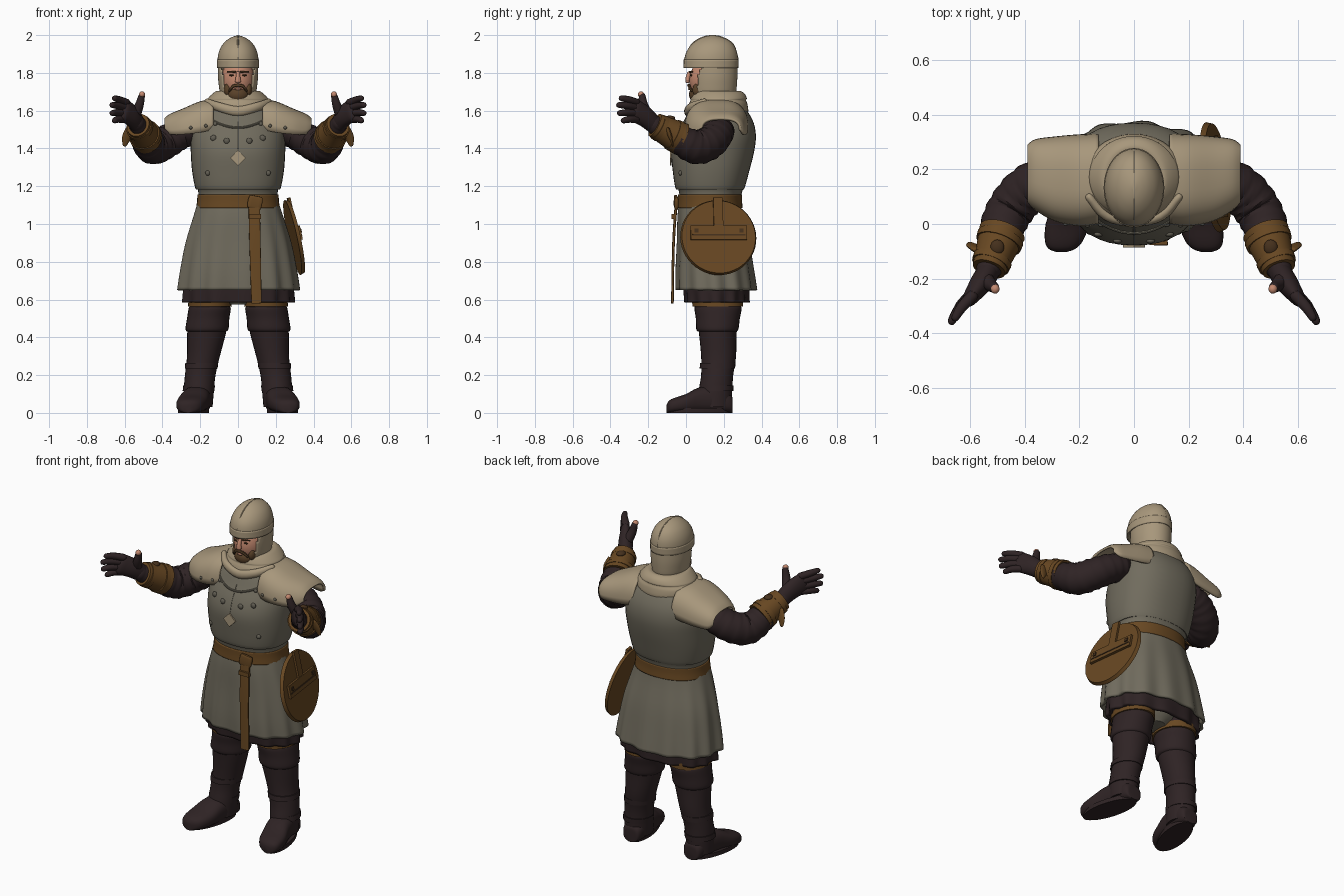
import bpy, bmesh, math
from mathutils import Vector, Matrix

if "Cube" in bpy.data.objects:
    bpy.data.objects.remove(bpy.data.objects["Cube"])

def material(name, r, g, b):
    m = bpy.data.materials.new(name)
    m.diffuse_color = (r, g, b, 1)
    m.use_nodes = True
    m.node_tree.nodes["Principled BSDF"].inputs["Base Color"].default_value = m.diffuse_color
    return m

TAN = material("pale tan", .39, .31, .20)
GREY = material("grey green cloth", .165, .15, .112)
STEEL = material("rivet grey", .12, .11, .085)
DARK = material("dark leather", .028, .017, .018)
BROWN = material("brown leather", .138, .064, .016)
DEEP = material("deep brown", .06, .03, .012)
SKIN = material("skin", .55, .25, .16)
HAIR = material("beard brown", .10, .053, .022)

def finish(name, bm, mat, mirror=False, solid=0):
    bmesh.ops.recalc_face_normals(bm, faces=bm.faces)
    me = bpy.data.meshes.new(name)
    bm.to_mesh(me)
    bm.free()
    me.materials.append(mat)
    ob = bpy.data.objects.new(name, me)
    bpy.context.collection.objects.link(ob)
    if mirror:
        md = ob.modifiers.new("mirror", 'MIRROR')
        md.use_clip = False
        md.use_mirror_merge = False
    if solid:
        md = ob.modifiers.new("thickness", 'SOLIDIFY')
        md.thickness, md.offset = solid, -1
    return ob

def spline(rows, k):
    """Catmull-Rom interpolation of number tuples."""
    out, n = [], len(rows)
    for i in range(n - 1):
        p = [rows[max(0, min(n - 1, j))] for j in (i - 1, i, i + 1, i + 2)]
        for s in range(k):
            t = s / k
            out.append([.5 * (2*b + (c-a)*t + (2*a-5*b+4*c-d)*t*t + (3*b-a-3*c+d)*t**3)
                        for a, b, c, d in zip(*p)])
    return out + [list(rows[-1])]

def oval(n, p=2.0):
    f = lambda v: math.copysign(abs(v) ** (2 / p), v)
    return [(f(math.cos(2*math.pi*i/n)), f(math.sin(2*math.pi*i/n))) for i in range(n)]

def skin_rings(rings, cap=(True, True), closed=True):
    bm = bmesh.new()
    vs = [[bm.verts.new(v) for v in r] for r in rings]
    n = len(vs[0])
    for a, b in zip(vs, vs[1:]):
        for i in range(n if closed else n - 1):
            j = (i + 1) % n
            bm.faces.new((a[i], a[j], b[j], b[i]))
    if cap[0]: bm.faces.new(vs[0])
    if cap[1]: bm.faces.new(vs[-1])
    return bm

def stack(name, rows, mat, k=4, n=40, p=2.0, cap=(True, True), folds=0, hole=None, **kw):
    """Horizontal oval rings from rows (z, centre x, half width, front y, back y)."""
    rows, rings = spline(rows, k), []
    z0, z1 = rows[0][0], rows[-1][0]
    for z, cx, rx, f, b in rows:
        ring = []
        for i, (u, v) in enumerate(oval(n, p)):
            a = 2 * math.pi * i / n
            w = 1 + folds * (z - z0) / (z1 - z0) * (math.cos(13*a) + .5*math.cos(7*a + 1) - .5)
            ring.append((cx + u*rx*w, (f+b)/2 + v*(b-f)/2*w, z))
        rings.append(ring)
    bm = skin_rings(rings, cap)
    if hole:
        bmesh.ops.delete(bm, geom=[f for f in bm.faces if hole(f.calc_center_median())], context='FACES')
    return finish(name, bm, mat, **kw)

def tube(name, pts, mat, k=4, n=16, p=2.0, wrinkle=0, rounded=True, **kw):
    """Sweep along points (x, y, z, radius up, radius sideways)."""
    rows = spline(pts, k)
    P = [Vector(r[:3]) for r in rows]
    whole = (P[-1] - P[0]).normalized()
    ref = Vector((0, 1, 0)) if abs(whole.z) > .8 else Vector((0, 0, 1))
    rings, m = [], len(P)
    for i, r in enumerate(rows):
        d = (P[min(i+1, m-1)] - P[max(i-1, 0)]).normalized()
        s = d.cross(ref).normalized()
        u = s.cross(d)
        def ring(off, sc):
            w = lambda j: sc * (1 + wrinkle * math.sin(i*2.1 + 2*math.sin(j*2*math.pi/n)))
            return [P[i] + d*off + u*(a*r[3]*w(j)) + s*(b*r[4]*w(j)) for j, (a, b) in enumerate(oval(n, p))]
        e = min(r[3], r[4]) if rounded else 0
        if i == 0 and e: rings += [ring(-.8*e, .4), ring(-.5*e, .8)]
        rings.append(ring(0, 1))
        if i == m-1 and e: rings += [ring(.5*e, .8), ring(.8*e, .4)]
    return finish(name, skin_rings(rings), mat, **kw)

def ball(name, c, r, mat, **kw):
    bm = bmesh.new()
    bmesh.ops.create_uvsphere(bm, u_segments=20, v_segments=14, radius=1,
                              matrix=Matrix.Translation(c) @ Matrix.Diagonal((*r, 1)))
    return finish(name, bm, mat, **kw)

def box(name, mtx, size, mat, **kw):
    bm = bmesh.new()
    bmesh.ops.create_cube(bm, size=1, matrix=mtx @ Matrix.Diagonal((*size, 1)))
    return finish(name, bm, mat, **kw)

# Tunic: chest piece, skirt, dark under hem
torso = stack("chest_piece", [(1.10, 0, .205, -.025, .28), (1.18, 0, .212, -.04, .30), (1.19, 0, .226, -.056, .31),
    (1.28, 0, .243, -.07, .335), (1.38, 0, .25, -.078, .36), (1.46, 0, .25, -.058, .37),
    (1.53, 0, .235, -.02, .36), (1.59, 0, .20, .01, .33), (1.64, 0, .11, .04, .29)], GREY, p=2.3)
stack("tunic_skirt", [(1.15, 0, .203, -.03, .285), (1.05, 0, .235, -.045, .30), (.90, 0, .28, -.05, .335),
    (.75, 0, .308, -.057, .36), (.65, 0, .322, -.057, .375)], GREY, n=104, p=2.2, cap=(True, False), folds=.03, solid=.015)
stack("under_hem", [(.74, 0, .285, -.02, .335), (.65, 0, .292, -.015, .335), (.585, 0, .295, -.01, .335)],
      DARK, n=104, p=2.3, cap=(False, False), folds=.035, solid=.02)
stack("seat_cloth", [(.80, 0, .18, .04, .31), (.64, 0, .14, .06, .28), (.575, 0, .06, .10, .24)], GREY)

# Belt, hanging strap and buckle
stack("belt", [(1.085, 0, .222, -.045, .30), (1.12, 0, .217, -.043, .297), (1.155, 0, .215, -.043, .297)],
      BROWN, p=2.2, solid=.012, cap=(False, False))
tube("hanging_strap", [(.085, -.05, 1.13, .008, .03), (.09, -.066, .9, .007, .03), (.098, -.072, .58, .007, .027)],
     BROWN, p=5, rounded=False)
tube("strap_loop", [(.06, -.055, 1.12, .035, .01), (.12, -.05, 1.108, .035, .01)], BROWN, p=4)
box("strap_buckle", Matrix.Translation((.09, -.066, 1.04)), (.066, .02, .025), BROWN)

# Round shield hung at the hip
nrm = Vector((.97, .12, .21)).normalized()
up = (Vector((0, 0, 1)) - nrm * nrm.z).normalized()
disc = Matrix.Translation((.298, .172, .93)) @ Matrix((up.cross(nrm), up, nrm)).transposed().to_4x4()
bm = bmesh.new()
bmesh.ops.create_cone(bm, cap_ends=True, segments=48, radius1=.203, radius2=.196, depth=.02, matrix=disc)
finish("hip_shield", bm, BROWN)
T = lambda x, y, z: disc @ Matrix.Translation((x, y, z))
box("shield_cross_band", T(0, .02, .014), (.30, .075, .02), BROWN)
box("shield_band_groove", T(0, .008, .024), (.28, .008, .006), DEEP)
box("shield_top_strap", T(0, .13, .014), (.05, .16, .015), BROWN)
for x in (-.12, .12):
    box("shield_rivet", T(x, .03, .026), (.02, .02, .008), DEEP)

# Legs, boots and feet
stack("leg", [(.78, .145, .115, .03, .30), (.60, .148, .108, .04, .295), (.45, .163, .105, .065, .27),
    (.30, .183, .087, .08, .265), (.20, .20, .081, .08, .25), (.12, .207, .08, .068, .245), (.03, .21, .075, .065, .24)],
    DARK, n=28, mirror=True)
stack("boot_cuff", [(.565, .15, .106, .052, .29), (.55, .15, .112, .045, .295), (.50, .158, .112, .052, .285),
    (.445, .164, .114, .054, .278), (.43, .166, .103, .065, .267)], DARK, n=28, mirror=True)
stack("garter", [(.60, .148, .114, .032, .303), (.562, .149, .116, .034, .303)], BROWN, n=28, mirror=True)
for i, z in enumerate((.25, .13)):
    cx = .192 + i * .014
    stack("boot_strap", [(z+.015, cx, .087-.003*i, .075, .262-.01*i), (z-.015, cx+.003, .087-.003*i, .072, .26-.01*i)],
          DARK, n=28, mirror=True)
foot = []
for y, cx, rx, h in spline([(.247, .205, .035, .07), (.235, .205, .055, .10), (.16, .21, .07, .14), (.07, .225, .075, .135),
                            (0, .243, .08, .10), (-.06, .256, .07, .08), (-.09, .263, .05, .065), (-.102, .265, .02, .045)], 3):
    foot.append([(cx + u*rx, y, h/2 + v*h/2) for u, v in oval(24, 2.6)])
finish("foot", skin_rings(foot), DARK, mirror=True)
sole = [[(.235 + .075*u - .035*v, .072 + .172*v, z) for u, v in oval(24)] for z in (0, .025)]
finish("sole", skin_rings(sole), DARK, mirror=True)

# Arms, bracers and gloved hands
tube("sleeve", [(.24, .17, 1.50, .075, .085), (.31, .16, 1.475, .082, .09), (.39, .125, 1.43, .088, .088),
    (.45, .055, 1.407, .09, .086), (.485, -.02, 1.44, .08, .08), (.515, -.12, 1.495, .058, .058), (.54, -.19, 1.54, .045, .04)],
    DARK, k=6, n=24, wrinkle=.035, mirror=True)
tube("bracer", [(.482, -.03, 1.452, .088, .086), (.505, -.095, 1.487, .077, .074), (.53, -.165, 1.524, .066, .062)],
     BROWN, n=24, rounded=False, mirror=True)
for a, b, r in (((.488, -.05, 1.463), (.496, -.072, 1.474), .087), ((.517, -.13, 1.504), (.525, -.15, 1.515), .073)):
    tube("bracer_strap", [(*a, r, r), (*b, r-.002, r-.002)], BROWN, k=1, n=24, rounded=False, mirror=True)
ball("bracer_buckle", (.50, -.085, 1.56), (.025, .028, .014), DEEP, mirror=True)
tube("bracer_flap", [(.565, -.095, 1.49, .012, .035), (.59, -.08, 1.455, .009, .025), (.60, -.07, 1.415, .005, .01)],
     BROWN, n=12, mirror=True)
tube("palm", [(.535, -.175, 1.53, .048, .04), (.562, -.22, 1.57, .056, .04), (.60, -.272, 1.602, .062, .028)],
     DARK, mirror=True)
for i, o in enumerate((-.045, -.015, .015, .043)):
    L = (.78, 1, 1.05, .9)[i]
    b = Vector((.595 - .1*o, -.262, 1.60 + o))
    t = b + Vector((.07, -.09, .008 + o*.4)) * L
    m = (b + t) / 2 + Vector((.008, -.002, .004))
    tube("finger", [(*b, .021, .022), (*m, .019, .02), (*t, .015, .015)], DARK, n=10, mirror=True)
tube("thumb", [(.545, -.20, 1.57, .03, .03), (.522, -.225, 1.63, .024, .024), (.51, -.232, 1.678, .018, .018)],
     DARK, n=10, mirror=True)
ball("thumb_tip", (.508, -.238, 1.686), (.016, .017, .016), SKIN, mirror=True)

# Shoulder plates
rows = spline([(.13, .165, .165, 1.50, 1.66), (.20, .16, .168, 1.485, 1.65), (.29, .165, .155, 1.475, 1.612),
               (.36, .18, .13, 1.475, 1.583), (.39, .185, .105, 1.50, 1.56)], 4)
arc = [(math.copysign(abs(math.cos(a))**.75, math.cos(a)), math.sin(a)**.75 if a < 3.14 else 0)
       for a in [math.pi * i / 24 for i in range(25)]]
plate = finish("shoulder_plate", skin_rings([[(x, cy - c*hw, zb + s*(zt-zb)) for c, s in arc]
               for x, cy, hw, zb, zt in rows], (False, False), False), TAN, mirror=True, solid=.014)

# Cowl, hood and helmet
stack("cowl", [(1.575, 0, .165, .005, .325), (1.60, 0, .185, .005, .33), (1.635, 0, .182, .015, .325), (1.655, 0, .165, .024, .318),
    (1.665, 0, .16, .024, .322), (1.69, 0, .135, .035, .31), (1.705, 0, .11, .05, .285), (1.70, 0, .08, .07, .26)], TAN)
tube("cowl_front_fold", [(-.165, .10, 1.645, .02, .015), (-.10, .032, 1.62, .024, .02), (0, .008, 1.597, .026, .018),
                         (.10, .032, 1.62, .024, .02), (.165, .10, 1.645, .02, .015)], TAN)
stack("hood", [(1.60, 0, .105, .03, .28), (1.66, 0, .092, .028, .262), (1.72, 0, .10, .02, .268), (1.78, 0, .106, .015, .272),
    (1.85, 0, .106, .01, .272)], TAN, k=6, n=64, cap=(False, False), solid=.01,
    hole=lambda c: c.y < .13 and abs(c.x) < .062 + .18*(c.z - 1.66) and c.z > 1.655)
stack("helmet", [(1.825, 0, .108, -.01, .274), (1.875, 0, .108, -.008, .275), (1.915, 0, .10, .004, .268),
    (1.95, 0, .082, .03, .25), (1.975, 0, .057, .062, .222), (1.99, 0, .031, .095, .185), (1.998, 0, .006, .13, .15)], TAN)
stack("helmet_band", [(1.825, 0, .111, -.013, .277), (1.87, 0, .111, -.012, .278)], TAN, cap=(False, False), solid=.006)
tube("helmet_ridge", [(0, -.008, 1.87, .004, .004), (0, .03, 1.95, .004, .004), (0, .09, 1.988, .004, .004), (0, .14, 1.997, .003, .004),
    (0, .19, 1.988, .004, .004), (0, .25, 1.95, .004, .004), (0, .275, 1.87, .004, .004)], TAN, n=8)

# Face and beard
ball("face", (0, .13, 1.76), (.09, .113, .12), SKIN)
tube("nose", [(0, .017, 1.80, .010, .010), (0, .01, 1.775, .012, .013), (0, .008, 1.755, .012, .017)], SKIN, n=10)
ball("eye", (.034, .027, 1.787), (.013, .006, .005), DEEP, mirror=True)
tube("brow", [(.014, .02, 1.805, .005, .005), (.055, .034, 1.806, .004, .004)], HAIR, n=8, mirror=True)
ball("beard", (0, .06, 1.685), (.058, .044, .045), HAIR)
ball("jaw_beard", (.055, .07, 1.71), (.02, .036, .038), HAIR, mirror=True)
tube("moustache", [(0, .013, 1.735, .008, .007), (.025, .016, 1.73, .008, .007), (.045, .03, 1.705, .006, .006)],
     HAIR, n=8, mirror=True)
ball("lip", (0, .017, 1.715), (.018, .006, .006), SKIN)

# Rivets, chest ornament and front seam, placed on the surfaces
bpy.context.view_layer.update()
def front(ob, x, z):
    hit, loc, *_ = ob.ray_cast(Vector((x, -1, z)), Vector((0, 1, 0)))
    return loc.y if hit else 0
for x, z, r in ((.06, 1.44, .016), (.13, 1.455, .016), (.16, 1.27, .014), (.12, 1.53, .011)):
    ball("chest_rivet", (x, front(torso, x, z), z), (r, .01, r), STEEL, mirror=True)
for x, z in ((.17, 1.52), (.25, 1.51)):
    ball("plate_rivet", (x, front(plate, x, z), z), (.009, .007, .009), STEEL, mirror=True)
box("chest_diamond", Matrix.Translation((0, front(torso, 0, 1.35) - .003, 1.35)) @ Matrix.Rotation(math.pi/4, 4, 'Y'),
    (.058, .009, .058), TAN)
tube("chest_seam", [(0, front(torso, 0, z) + .001, z, .003, .003) for z in (1.40, 1.44, 1.49, 1.54)], GREY, n=8)
tube("neckline_trim", [(x, front(torso, x, z) - .001, z, .006, .006) for x, z in
     ((-.15, 1.56), (-.11, 1.535), (-.05, 1.515), (0, 1.51), (.05, 1.515), (.11, 1.535), (.15, 1.56))], GREY, n=8)

# Smooth shading with sharp edges kept
for ob in bpy.context.scene.objects:
    ob.select_set(True)
bpy.context.view_layer.objects.active = torso
bpy.ops.object.shade_smooth_by_angle(angle=math.radians(42))
